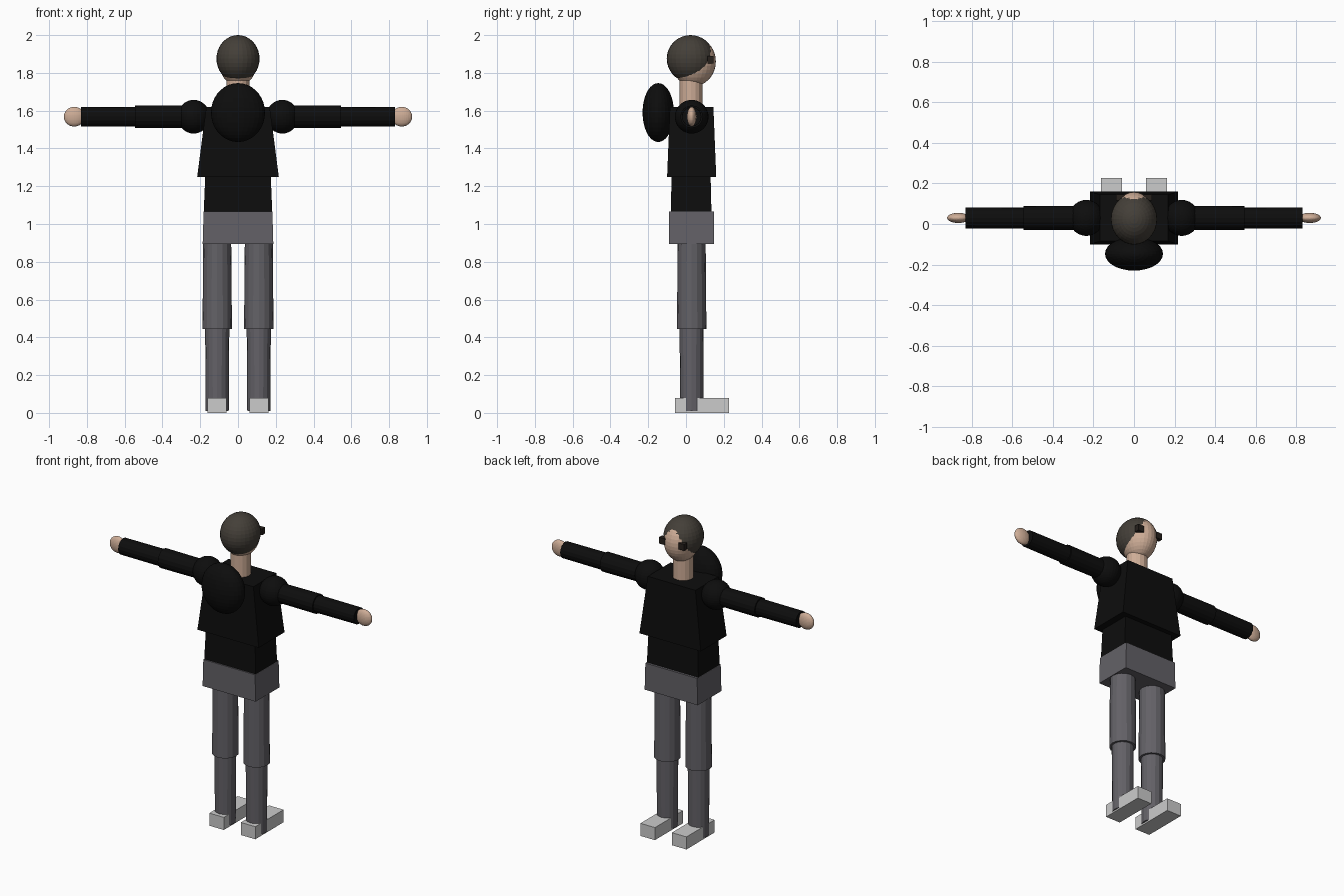
import bpy, math

if "Cube" in bpy.data.objects:
    bpy.data.objects.remove(bpy.data.objects["Cube"])


def mat(name, r, g, b):
    m = bpy.data.materials.new(name)
    m.diffuse_color = (r, g, b, 1)
    m.use_nodes = True
    m.node_tree.nodes["Principled BSDF"].inputs["Base Color"].default_value = m.diffuse_color
    return m


BLACK = mat("black_cloth", 0.004, 0.004, 0.004)
GREY = mat("grey_trousers", 0.125, 0.12, 0.135)
SKIN = mat("skin", 0.62, 0.42, 0.31)
HAIR = mat("dark_hair", 0.058, 0.05, 0.04)
EYE = mat("eye_brown", 0.02, 0.015, 0.012)
SHOE = mat("light_shoe", 0.6, 0.6, 0.6)
Y = 0.03  # depth of the body axis


def finish(name, material):
    o = bpy.context.object
    o.name = name
    o.data.materials.append(material)
    return o


def ellipsoid(name, loc, radii, material, seg=28, rings=18):
    bpy.ops.mesh.primitive_uv_sphere_add(segments=seg, ring_count=rings, location=loc)
    o = finish(name, material)
    o.scale = radii
    return o


def block(name, x, y, z0, z1, bottom, top, material):
    """Box with separate half sizes at the bottom and the top."""
    bpy.ops.mesh.primitive_cube_add(size=2, location=(x, y, 0))
    o = finish(name, material)
    for v in o.data.vertices:
        hx, hy = top if v.co.z > 0 else bottom
        v.co = (v.co.x * hx, v.co.y * hy, z1 if v.co.z > 0 else z0)
    return o


def tube(name, loc, r0, r1, length, material, rot=(0, 0, 0), sides=16):
    bpy.ops.mesh.primitive_cone_add(vertices=sides, radius1=r0, radius2=r1,
                                    depth=length, location=loc, rotation=rot)
    return finish(name, material)


# Head, hair and neck (the face looks along +y)
ellipsoid("head", (0, 0.04, 1.86), (0.1, 0.118, 0.13), SKIN)
ellipsoid("hair", (0, 0.024, 1.875), (0.114, 0.126, 0.125), HAIR)
tube("neck", (0, 0.027, 1.68), 0.061, 0.061, 0.18, SKIN)

# Trunk
block("chest", 0, Y, 1.25, 1.62, (0.216, 0.13), (0.168, 0.115), BLACK)
block("waist", 0, 0.027, 1.05, 1.26, (0.182, 0.108), (0.173, 0.103), BLACK)
block("hips", 0, Y, 0.895, 1.065, (0.187, 0.119), (0.182, 0.119), GREY)
ellipsoid("hood", (0, -0.147, 1.59), (0.143, 0.083, 0.156), BLACK)

# Paired parts
for s, side in ((-1, "left"), (1, "right")):
    along = (0, s * math.pi / 2, 0)
    block(side + "_eye", s * 0.068, 0.13, 1.85, 1.89, (0.021, 0.015), (0.021, 0.015), EYE)
    ellipsoid(side + "_shoulder", (s * 0.235, Y, 1.568), (0.086, 0.089, 0.089), BLACK)
    tube(side + "_upper_arm", (s * 0.385, Y, 1.568), 0.058, 0.06, 0.32, BLACK, along)
    tube(side + "_forearm", (s * 0.685, Y, 1.568), 0.052, 0.051, 0.29, BLACK, along)
    ellipsoid(side + "_hand", (s * 0.867, Y, 1.568), (0.055, 0.025, 0.052), SKIN)
    tube(side + "_thigh", (s * 0.11, Y, 0.6775), 0.078, 0.074, 0.465, GREY)
    tube(side + "_shin", (s * 0.11, Y, 0.23), 0.061, 0.064, 0.44, GREY)
    block(side + "_shoe", s * 0.111, 0.085, 0, 0.08, (0.051, 0.142), (0.051, 0.142), SHOE)
